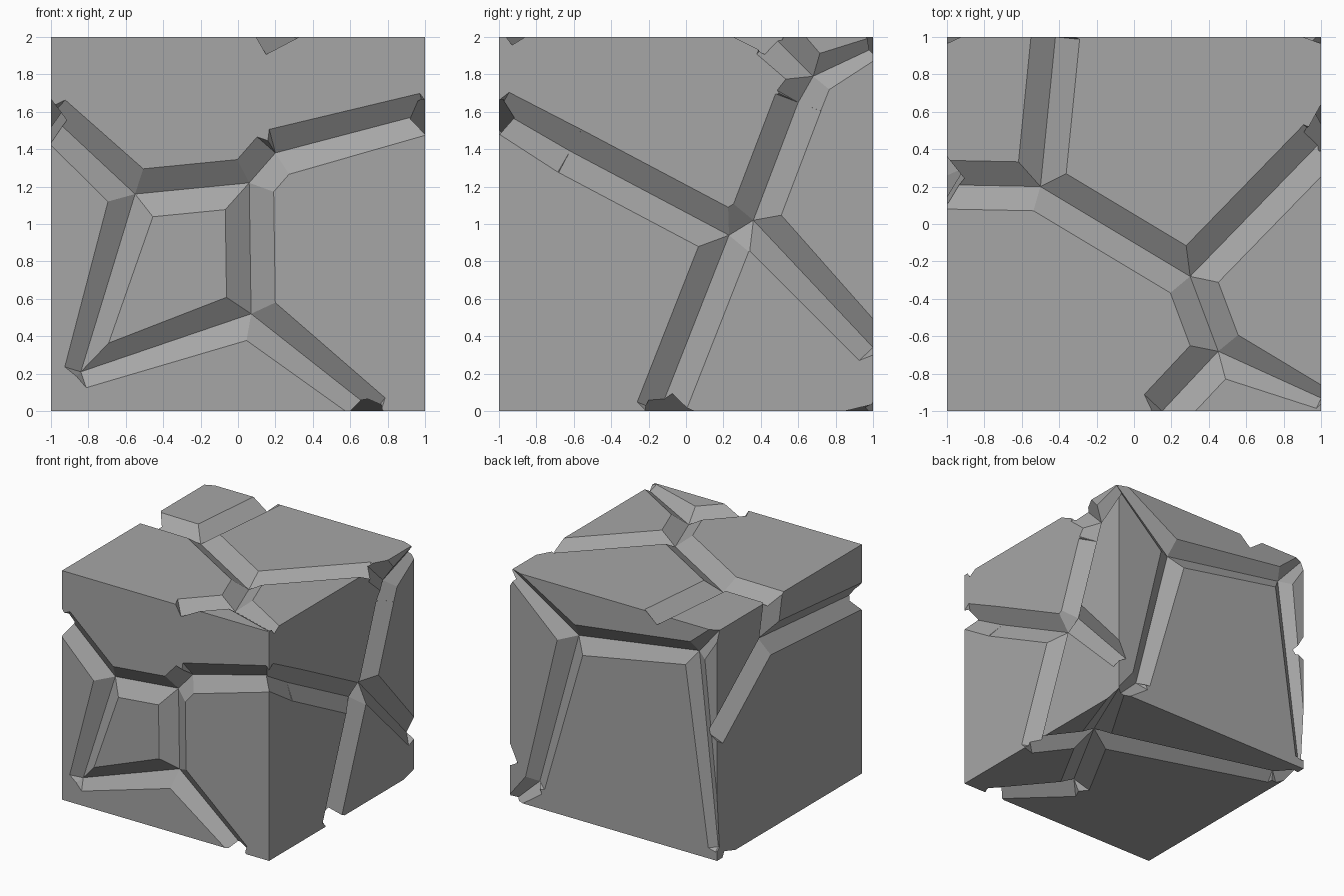
import bpy
import bmesh
from mathutils import Vector

if "Cube" in bpy.data.objects:
    bpy.data.objects.remove(bpy.data.objects["Cube"])

# Stone colour
stone = bpy.data.materials.new("grey stone")
stone.use_nodes = True
grey = (0.38, 0.38, 0.38, 1)
stone.diffuse_color = grey
stone.node_tree.nodes["Principled BSDF"].inputs["Base Color"].default_value = grey

STEEPNESS = 0.72   # crack depth relative to its half width
OVERSHOOT = 1.25   # how far wedges rise out of the surface


# Each side maps a flat (u, v) position and a height above it to space
def front(u, v, h):
    return Vector((u, -1 - h, v))


def back(u, v, h):
    return Vector((u, 1 + h, v))


def right_hand(u, v, h):
    return Vector((1 + h, u, v))


def left_hand(u, v, h):
    return Vector((-1 - h, u, v))


def top(u, v, h):
    return Vector((u, v, 2 + h))


def bottom(u, v, h):
    return Vector((u, v, -h))


def half_width(place, point):
    """Cracks narrow towards the corners of the block."""
    p = place(point.x, point.y, 0) - Vector((0, 0, 1))
    to_corner = Vector([1 - abs(c) for c in p]).length
    return min(0.13, 0.05 + 0.15 * to_corner)


def add_wedge(bm, place, start, end):
    """Convex V-shaped wedge with tapered ends, poking out of one side."""
    run = (end - start).normalized()
    across = Vector((-run.y, run.x))
    verts = []
    for centre, outward in ((start, -run), (end, run)):
        width = half_width(place, centre)
        depth = width * STEEPNESS
        verts.append(bm.verts.new(place(centre.x, centre.y, -depth)))
        for offset in (across, -across, outward * 0.4):
            rim = centre + offset * width * OVERSHOOT
            verts.append(bm.verts.new(place(rim.x, rim.y, depth * (OVERSHOOT - 1))))
    hull = bmesh.ops.convex_hull(bm, input=verts)
    loose = {g for g in hull["geom_interior"] + hull["geom_unused"]
             if isinstance(g, bmesh.types.BMVert)}
    bmesh.ops.delete(bm, geom=list(loose), context="VERTS")


def add_crack(bm, place, *path):
    """Chain of wedges along a path on one side."""
    points = [Vector(p) for p in path]
    for start, end in zip(points, points[1:]):
        add_wedge(bm, place, start, end)


def make_object(name, bm):
    bmesh.ops.recalc_face_normals(bm, faces=bm.faces)
    mesh = bpy.data.meshes.new(name)
    bm.to_mesh(mesh)
    bm.free()
    mesh.materials.append(stone)
    obj = bpy.data.objects.new(name, mesh)
    bpy.context.collection.objects.link(obj)
    return obj


# Solid block
bm = bmesh.new()
bmesh.ops.create_cube(bm, size=2)
bmesh.ops.translate(bm, verts=bm.verts, vec=(0, 0, 1))
block = make_object("cracked_stone_block", bm)

bm = bmesh.new()

# Front cracks around a middle panel
panel_left, panel_right, panel_foot = (-.55, 1.16), (.06, 1.22), (.07, .52)
panel_corner = (-.84, .21)
add_crack(bm, front, (-1, 1.58), panel_left, panel_right, (.2, 1.38), (1, 1.59))
add_crack(bm, front, panel_right, panel_foot, panel_corner, panel_left)
add_crack(bm, front, panel_foot, (.73, 0))

# Right-hand cracks meeting near the middle
lower_fork, upper_fork, high_fork = (.23, .94), (.36, 1.02), (.68, 1.79)
add_crack(bm, right_hand, (-1, 1.61), (-.62, 1.39), lower_fork, (-.14, 0))
add_crack(bm, right_hand, lower_fork, upper_fork, (1, .34))
add_crack(bm, right_hand, upper_fork, (.6, 1.65), high_fork, (.47, 2))
add_crack(bm, right_hand, high_fork, (1, 1.94))

# Top cracks
shoulder, fork, small_fork = (-.5, .2), (.3, -.28), (.45, -.68)
add_crack(bm, top, (-1, .21), shoulder, fork, (1, .44))
add_crack(bm, top, fork, small_fork, (1, -.93))
add_crack(bm, top, small_fork, (.15, -1))
add_crack(bm, top, shoulder, (-.42, 1))

# Back cracks framing a large panel
near_bend, far_bend = (.4, 1.56), (-.78, 1.75)
add_crack(bm, back, (1, 2), near_bend, far_bend, (-1, 2))
add_crack(bm, back, near_bend, (.76, .2), (.97, 0))
add_crack(bm, back, far_bend, (-.98, .1))

# Left-hand cracks
side_fork = (.3, 1.65)
add_crack(bm, left_hand, (-1, 1.55), side_fork, (1, 1.1))
add_crack(bm, left_hand, side_fork, (.23, 2))

# Bottom cracks
under_fork = (.66, .27)
add_crack(bm, bottom, (1, -.17), under_fork, (-.89, .73), (-1, .9))
add_crack(bm, bottom, (1, 1), under_fork, (.25, -.48), (.74, -1))

cutter = make_object("crack_cutter", bm)
cutter.hide_render = True

# Carve the cracks, then drop the cutter
carve = block.modifiers.new("carve", "BOOLEAN")
carve.operation = "DIFFERENCE"
carve.solver = "EXACT"
carve.use_self = True
carve.object = cutter
graph = bpy.context.evaluated_depsgraph_get()
carved = bpy.data.meshes.new_from_object(block.evaluated_get(graph))
block.modifiers.clear()
block.data = carved
bpy.data.objects.remove(cutter)
